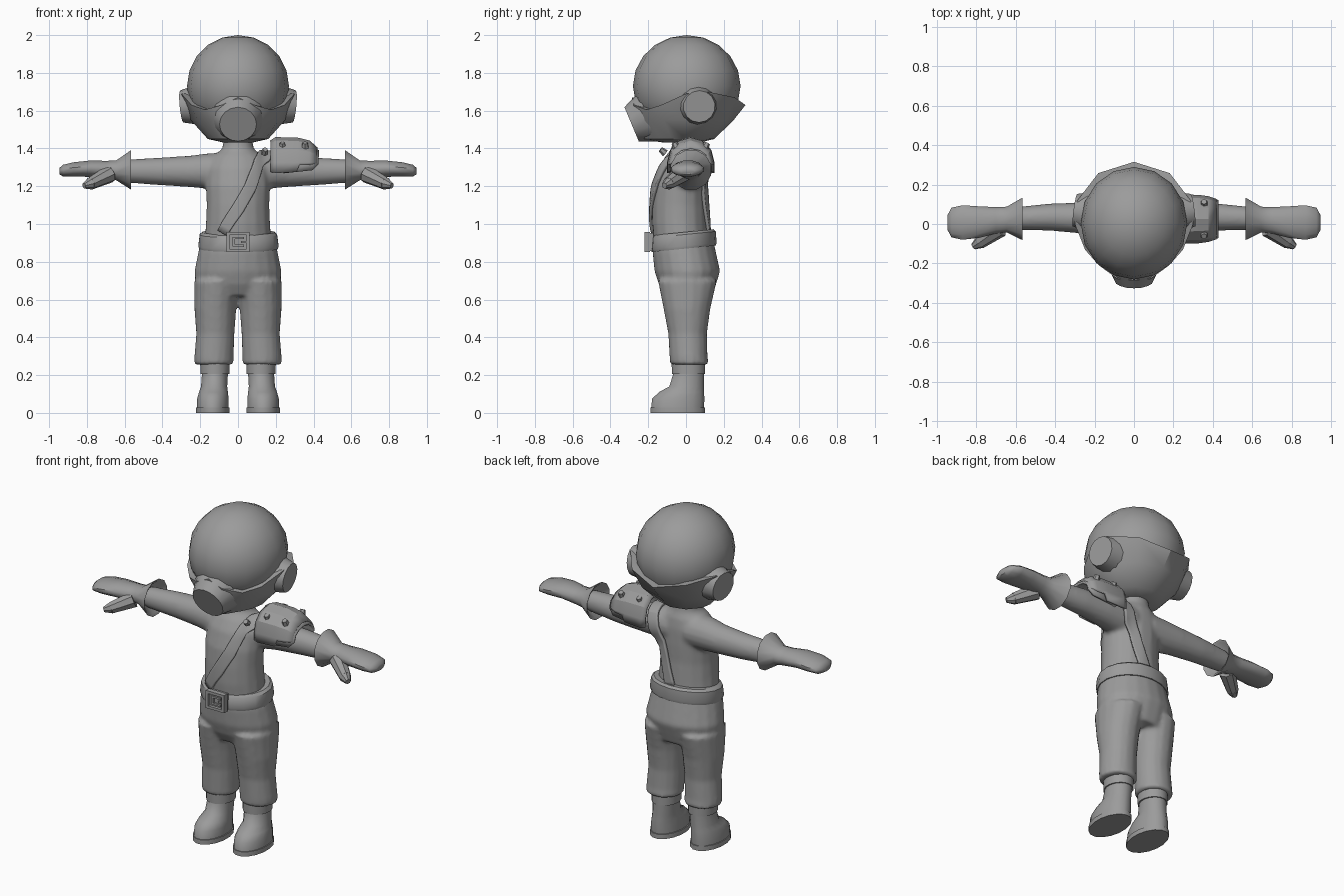
import bpy, bmesh, math
from mathutils import Vector, Matrix

cube = bpy.data.objects.get("Cube")
if cube:
    bpy.data.objects.remove(cube)

grey = bpy.data.materials.new("plain_grey")
grey.use_nodes = True
tone = (0.33, 0.33, 0.33, 1)
grey.diffuse_color = tone
grey.node_tree.nodes["Principled BSDF"].inputs["Base Color"].default_value = tone


def finish(name, bm, angle=40, mirror=False):
    bmesh.ops.recalc_face_normals(bm, faces=bm.faces)
    mesh = bpy.data.meshes.new(name)
    bm.to_mesh(mesh)
    bm.free()
    mesh.materials.append(grey)
    for p in mesh.polygons:
        p.use_smooth = True
    mesh.set_sharp_from_angle(angle=math.radians(angle))
    ob = bpy.data.objects.new(name, mesh)
    bpy.context.collection.objects.link(ob)
    if mirror:
        ob.modifiers.new("mirror", 'MIRROR')
    return ob


def skin(bm, rings):
    """Join equal rings of points with quads and close both ends."""
    vs = [[bm.verts.new(p) for p in r] for r in rings]
    n = len(vs[0])
    for a, b in zip(vs, vs[1:]):
        for i in range(n):
            j = (i + 1) % n
            bm.faces.new((a[i], a[j], b[j], b[i]))
    bm.faces.new(vs[0][::-1])
    bm.faces.new(vs[-1])


def loft(bm, axis, rows, n=16, side=1, tilt=0):
    """Rows are (position, low1, high1, low2, high2): ellipses along z or x."""
    rings = []
    for p, a0, a1, b0, b1 in rows:
        ring = []
        for i in range(n):
            t = math.tau * (i + 0.5) / n
            a = (a0 + a1) / 2 + (a1 - a0) / 2 * math.cos(t)
            b = (b0 + b1) / 2 + (b1 - b0) / 2 * math.sin(t)
            x, y, z = (a, b, p + tilt * b) if axis == 'z' else (p, a, b)
            ring.append((x * side, y, z))
        rings.append(ring)
    skin(bm, rings)


def part(name, axis, rows, n=16, mirror=False, tilt=0, angle=40):
    bm = bmesh.new()
    loft(bm, axis, rows, n, 1, tilt)
    return finish(name, bm, angle, mirror)


def cone(name, base, tip, r1, r2, n, mirror=False):
    bm = bmesh.new()
    base, tip = Vector(base), Vector(tip)
    rot = (tip - base).to_track_quat('Z', 'Y').to_matrix().to_4x4()
    bmesh.ops.create_cone(bm, cap_ends=True, segments=n, radius1=r1, radius2=r2,
                          depth=(tip - base).length,
                          matrix=Matrix.Translation((base + tip) / 2) @ rot)
    return finish(name, bm, 40, mirror)


def box(name, center, size):
    bm = bmesh.new()
    bmesh.ops.create_cube(bm, size=1, matrix=Matrix.Translation(center) @ Matrix.Diagonal((*size, 1)))
    return finish(name, bm)


def melt(ob, steps):
    """Blend overlapping volumes into one soft surface."""
    m = ob.modifiers.new("blend", 'REMESH')
    m.mode, m.voxel_size, m.use_smooth_shade = 'VOXEL', 0.012, True
    s = ob.modifiers.new("soften", 'SMOOTH')
    s.factor, s.iterations = 0.5, steps


# Shirt: torso, neck and both sleeves
bm = bmesh.new()
loft(bm, 'z', [(0.9, -.18, .18, -.17, .12), (1.0, -.172, .172, -.18, .115),
               (1.1, -.168, .168, -.18, .11), (1.2, -.172, .172, -.172, .112),
               (1.3, -.165, .165, -.145, .11), (1.36, -.135, .135, -.11, .10),
               (1.395, -.085, .085, -.08, .085), (1.5, -.07, .07, -.06, .07)])
for s in (1, -1):
    loft(bm, 'x', [(.06, -.09, .11, 1.18, 1.38), (.16, -.075, .11, 1.185, 1.375),
                   (.26, -.05, .11, 1.195, 1.362), (.42, -.035, .105, 1.205, 1.352),
                   (.62, -.03, .085, 1.22, 1.34)], 16, s)
shirt = finish("shirt", bm)
melt(shirt, 8)

# Trousers: hips and both legs
bm = bmesh.new()
loft(bm, 'z', [(.62, -.2, .2, -.11, .14), (.68, -.225, .225, -.145, .16),
               (.75, -.232, .232, -.168, .182), (.85, -.212, .212, -.178, .16),
               (.94, -.19, .19, -.17, .14)], 20)
for s in (1, -1):
    loft(bm, 'z', [(.255, .022, .232, -.085, .122), (.3, .022, .232, -.088, .115),
                   (.42, .018, .222, -.095, .112), (.55, .008, .232, -.12, .13),
                   (.7, -.01, .232, -.15, .165)], 16, s)
melt(finish("trousers", bm), 4)

# Boots with trim and soles
part("boot", 'z', [(.02, .048, .22, -.188, .098), (.075, .048, .218, -.182, .1),
                   (.11, .052, .208, -.145, .098), (.14, .056, .197, -.09, .096),
                   (.21, .052, .192, -.068, .096)], 16, True, angle=60)
part("boot_trim", 'z', [(.205, .044, .2, -.076, .102), (.27, .042, .202, -.078, .102)], 16, True)
part("sole", 'z', [(0, .042, .225, -.192, .104), (.028, .042, .225, -.192, .104)], 16, True)

# Belt and buckle
part("belt", 'z', [(.87, -.208, .213, -.182, .158), (.885, -.213, .218, -.187, .162),
                   (.945, -.206, .21, -.182, .158), (.958, -.19, .195, -.168, .145)], 18, tilt=.1)
box("buckle_plate", (0, -.188, .905), (.115, .03, .095))
for s in (1, -1):
    box("buckle_side", (s * .053, -.206, .905), (.018, .03, .106))
    box("buckle_rail", (0, -.206, .905 + s * .045), (.124, .03, .016))
    box("buckle_hook_bar", (.005, -.205, .905 + s * .02), (.056, .018, .011))
box("buckle_hook", (-.022, -.205, .905), (.012, .018, .05))
box("buckle_prong", (.03, -.205, .905), (.03, .018, .01))

# Gloves: flared cuff, mitten and thumb
part("glove", 'x', [(.61, -.03, .085, 1.225, 1.345), (.572, -.075, .125, 1.195, 1.38),
                    (.566, -.085, .137, 1.178, 1.395), (.645, -.045, .09, 1.23, 1.338),
                    (.7, -.05, .088, 1.238, 1.336), (.78, -.072, .092, 1.248, 1.338),
                    (.87, -.083, .098, 1.25, 1.328), (.925, -.07, .085, 1.25, 1.315),
                    (.946, -.03, .045, 1.262, 1.297)], 12, True, angle=50)
cone("thumb", (.68, -.02, 1.265), (.78, -.092, 1.215), .048, .034, 8, True)
cone("thumb_tip", (.78, -.092, 1.215), (.815, -.115, 1.203), .034, .016, 8, True)

# Head
bm = bmesh.new()
bmesh.ops.create_uvsphere(bm, u_segments=16, v_segments=10, radius=1,
                          matrix=Matrix.Translation((0, .004, 1.73)) @ Matrix.Diagonal((.27, .285, .27, 1)))
finish("head", bm, 60)

# Mask: rings around the lower head, given at angles from front to back
ANGLES = (0, 17, 40, 62, 90, 112, 145, 180)
RIM_R = (.285, .29, .275, .28, .3, .312, .315, .315)
RIM_Z = (1.67, 1.63, 1.605, 1.63, 1.69, 1.7, 1.67, 1.63)
MID_R = (.28, .275, .25, .245, .25, .255, .255, .252)
LOW_R = (.25, .225, .18, .165, .16, .16, .155, .15)


def around(radii, heights):
    half = [(math.radians(a), r, z) for a, r, z in zip(ANGLES, radii, heights)]
    full = half + [(-a, r, z) for a, r, z in half[-2:0:-1]]
    return [(r * math.sin(a), -r * math.cos(a), z) for a, r, z in full]


bm = bmesh.new()
skin(bm, [around([.2] * 8, RIM_Z), around(RIM_R, RIM_Z), around(MID_R, [1.55] * 8),
          around(LOW_R, [1.45] * 8), around([r * .5 for r in LOW_R], [1.432] * 8)])
finish("mask", bm, 35)
cone("mask_filter", (0, -.2, 1.565), (0, -.288, 1.528), .14, .098, 16)
cone("ear_cap", (.22, .06, 1.63), (.298, .07, 1.622), .105, .085, 14, True)


def sheet(name, rows, thick, angle=40):
    bm = bmesh.new()
    vs = [[bm.verts.new(p) for p in r] for r in rows]
    for a, b in zip(vs, vs[1:]):
        for i in range(len(a) - 1):
            bm.faces.new((a[i], a[i + 1], b[i + 1], b[i]))
    ob = finish(name, bm, angle)
    return ob, thick


def thicken(ob, thick):
    m = ob.modifiers.new("thickness", 'SOLIDIFY')
    m.thickness, m.offset = thick, 0


# Chest strap, fitted to the shirt over one shoulder
path = [(-.09, -.19, .95), (0, -.19, 1.08), (.07, -.18, 1.2), (.125, -.14, 1.33),
        (.16, -.06, 1.4), (.165, .03, 1.41), (.155, .1, 1.36), (.11, .13, 1.2),
        (.065, .13, 1.08), (.02, .13, .95)]
rows = []
for i, p in enumerate(path):
    d = Vector(path[min(i + 1, 9)]) - Vector(path[max(i - 1, 0)])
    out = Vector(p) - Vector((.05, -.03, 1.2 if 2 < i < 7 else p[2]))
    w = d.cross(out).normalized() * .034
    rows.append([Vector(p) - w, Vector(p), Vector(p) + w])
strap, thick = sheet("chest_strap", rows, .016)
sub = strap.modifiers.new("detail", 'SUBSURF')
sub.subdivision_type, sub.levels, sub.render_levels = 'SIMPLE', 2, 2
wrap = strap.modifiers.new("fit", 'SHRINKWRAP')
wrap.target, wrap.wrap_mode, wrap.offset = shirt, 'ABOVE_SURFACE', .01
thicken(strap, thick)


# Shoulder guard: two arched plates with rivets
def arch(x, top, low, wide):
    pts = [(x, .025 - wide, low)]
    for k in range(7):
        a = math.radians(-90 + 30 * k)
        pts.append((x, .025 + wide * math.sin(a), 1.325 + (top - 1.325) * math.cos(a)))
    return pts + [(x, .025 + wide, low)]


guard, thick = sheet("shoulder_guard", [arch(.175, 1.435, 1.275, .11), arch(.2, 1.452, 1.27, .118),
                     arch(.31, 1.45, 1.275, .115), arch(.325, 1.447, 1.312, .115),
                     arch(.375, 1.435, 1.312, .108), arch(.415, 1.4, 1.322, .095)], .016, 25)
thicken(guard, thick)
under, thick = sheet("shoulder_under_plate", [arch(.24, 1.43, 1.268, .105), arch(.395, 1.4, 1.285, .1),
                     arch(.425, 1.385, 1.318, .09)], .014, 25)
thicken(under, thick)
for x in (.235, .355):
    for s in (1, -1):
        cone("rivet", (x, .025 + s * .075, 1.405), (x, .025 + s * .088, 1.43), .021, .015, 6)
cone("strap_rivet", (.14, -.11, 1.375), (.145, -.135, 1.395), .02, .014, 6)
